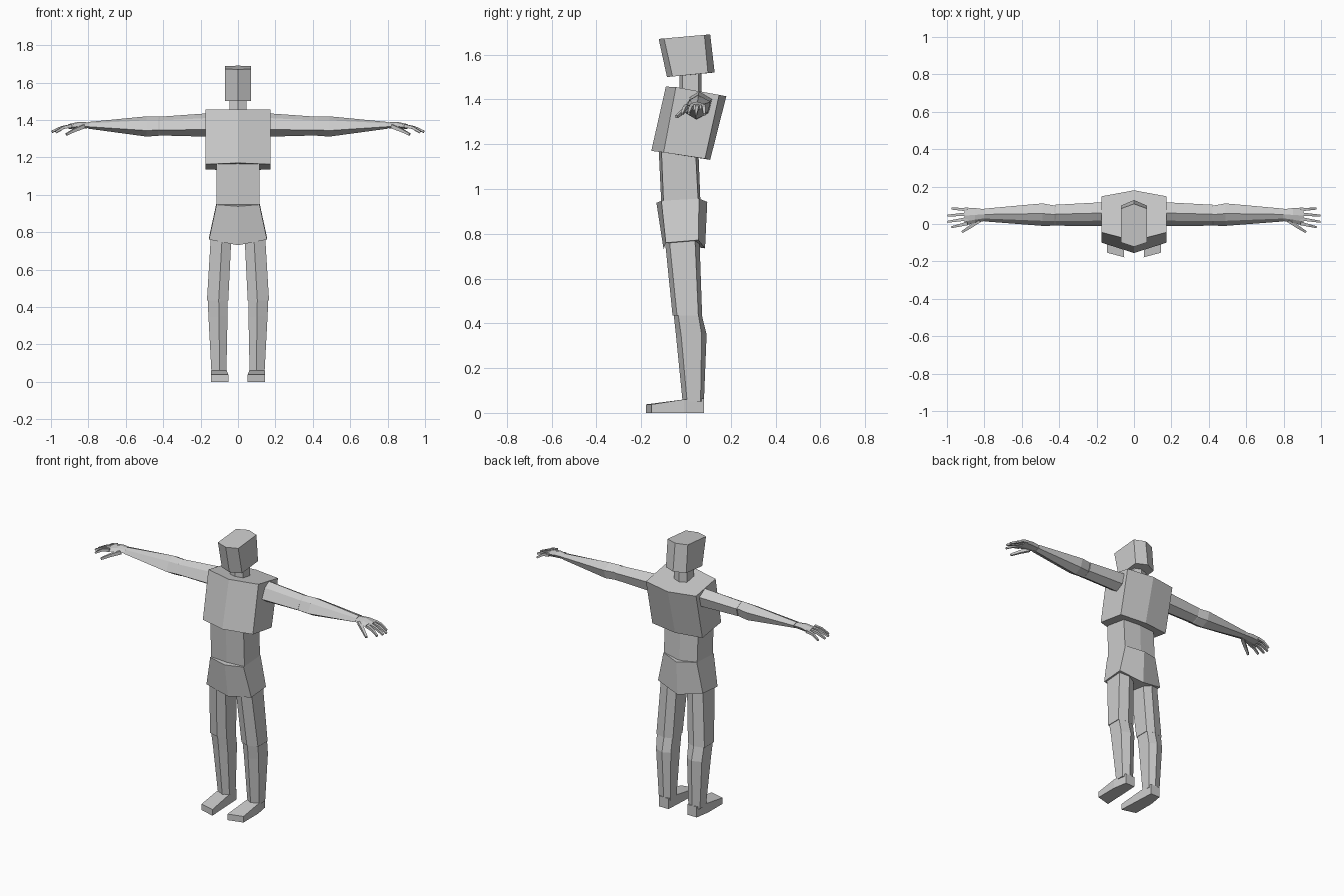
import bpy, bmesh, math
from mathutils import Vector

if "Cube" in bpy.data.objects:
    bpy.data.objects.remove(bpy.data.objects["Cube"])

mat = bpy.data.materials.new("light grey")
mat.diffuse_color = (0.6, 0.6, 0.6, 1)
mat.use_nodes = True
mat.node_tree.nodes["Principled BSDF"].inputs["Base Color"].default_value = mat.diffuse_color


def loft(name, rings, mirror=False):
    """Skin a list of equal-sized rings and cap both ends."""
    bm = bmesh.new()
    vs = [[bm.verts.new(p) for p in r] for r in rings]
    n = len(rings[0])
    for a, b in zip(vs, vs[1:]):
        for i in range(n):
            j = (i + 1) % n
            bm.faces.new((a[i], a[j], b[j], b[i]))
    bm.faces.new(vs[0])
    bm.faces.new(vs[-1])
    bmesh.ops.recalc_face_normals(bm, faces=bm.faces)
    me = bpy.data.meshes.new(name)
    bm.to_mesh(me)
    bm.free()
    me.materials.append(mat)
    ob = bpy.data.objects.new(name, me)
    bpy.context.collection.objects.link(ob)
    if mirror:
        ob.modifiers.new("mirror", 'MIRROR')
    return ob


def section(w, front, fcorner, bcorner, back):
    """Six-sided body section with ridges on the centre line; args are (y, z)."""
    return [(0, *front), (w, *fcorner), (w, *bcorner),
            (0, *back), (-w, *bcorner), (-w, *fcorner)]


# Head, neck and torso
loft("head", [
    section(.07, (-.085, 1.50), (-.06, 1.502), (.098, 1.518), (.128, 1.52)),
    section(.07, (-.122, 1.67), (-.098, 1.672), (.082, 1.688), (.108, 1.69))])
loft("neck", [
    section(.045, (-.03, 1.42), (-.015, 1.42), (.055, 1.40), (.07, 1.40)),
    section(.045, (-.03, 1.515), (-.015, 1.515), (.055, 1.525), (.07, 1.525))])
loft("chest", [
    section(.173, (-.155, 1.17), (-.10, 1.163), (.085, 1.135), (.108, 1.13)),
    section(.173, (-.09, 1.457), (-.045, 1.455), (.148, 1.42), (.18, 1.414))])
loft("abdomen", [
    section(.115, (-.11, .93), (-.10, .935), (.055, .935), (.065, .93)),
    section(.115, (-.122, 1.18), (-.11, 1.18), (.042, 1.18), (.055, 1.18))])
loft("hips", [
    section(.155, (-.10, .73), (-.09, .76), (.055, .772), (.085, .735)),
    section(.115, (-.132, .938), (-.11, .947), (.058, .957), (.095, .942))])


def leg_ring(inner, outer, front, fcorner, bcorner, back, z):
    mid = inner + (outer - inner) * .45
    return [(mid, front, z), (outer, fcorner, z), (outer, bcorner, z),
            (mid, back, z), (inner, bcorner, z), (inner, fcorner, z)]


# Legs
loft("thigh", [
    leg_ring(.035, .145, -.095, -.075, .04, .06, .78),
    leg_ring(.052, .166, -.06, -.04, .055, .072, .435)], True)
loft("shin", [
    leg_ring(.055, .162, -.055, -.035, .055, .07, .44),
    leg_ring(.056, .158, -.045, -.022, .07, .092, .35),
    leg_ring(.062, .142, -.015, .005, .065, .08, .05)], True)

# Feet, tapering to a slanted toe
heel, toe = .08, -.178
loft("foot", [
    [(.065, heel, 0), (.13, heel, 0), (.13, heel, .065), (.065, heel, .065)],
    [(.06, -.01, 0), (.145, -.01, 0), (.145, -.01, .06), (.06, -.01, .06)],
    [(.052, toe, 0), (.145, toe + .025, 0),
     (.145, toe + .025, .038), (.052, toe, .038)]], True)

# Arms: one uneven hexagon scaled along the limb
HEX = [(-1, -.4), (-.55, .6), (.1, 1), (1, .45), (.75, -.55), (-.1, -1)]


def arm_ring(x, y, z, ry, rz):
    return [(x, y + a * ry, z + b * rz) for a, b in HEX]


loft("upper_arm", [
    arm_ring(.15, .053, 1.373, .064, .063),
    arm_ring(.42, .047, 1.367, .056, .050)], True)
loft("forearm", [
    arm_ring(.405, .045, 1.367, .045, .046),
    arm_ring(.425, .045, 1.367, .054, .052),
    arm_ring(.49, .050, 1.365, .060, .054),
    arm_ring(.80, .048, 1.371, .034, .018)], True)
loft("palm", [
    arm_ring(.79, .048, 1.371, .030, .015),
    arm_ring(.85, .045, 1.372, .040, .018),
    arm_ring(.905, .040, 1.365, .048, .013)], True)


def finger(name, pts, r):
    """Tapered four-sided digit along a path."""
    pts = [Vector(p) for p in pts]
    rings = []
    for i, p in enumerate(pts):
        d = (pts[min(i + 1, len(pts) - 1)] - pts[max(i - 1, 0)]).normalized()
        s = d.cross(Vector((0, 0, 1))).normalized()
        u = s.cross(d)
        k = r * (1 - .22 * i)
        rings.append([p + k * (s * math.cos(t) + u * math.sin(t))
                      for t in (math.pi / 4 + j * math.pi / 2 for j in range(4))])
    loft(name, rings, True)


# Fingers and thumb: (name, root y, tip x, tip y, tip z)
for name, y0, x1, y1, z1 in (("index_finger", .003, .975, -.017, 1.335),
                             ("middle_finger", .028, .995, .012, 1.338),
                             ("ring_finger", .053, .995, .045, 1.335),
                             ("little_finger", .077, .972, .082, 1.332)):
    finger(name, [(.89, y0, 1.368), ((.89 + x1) / 2, (y0 + y1) / 2, 1.36),
                  (x1, y1, z1)], .013)
finger("thumb", [(.825, .02, 1.365), (.875, -.015, 1.345), (.918, -.042, 1.322)], .015)
